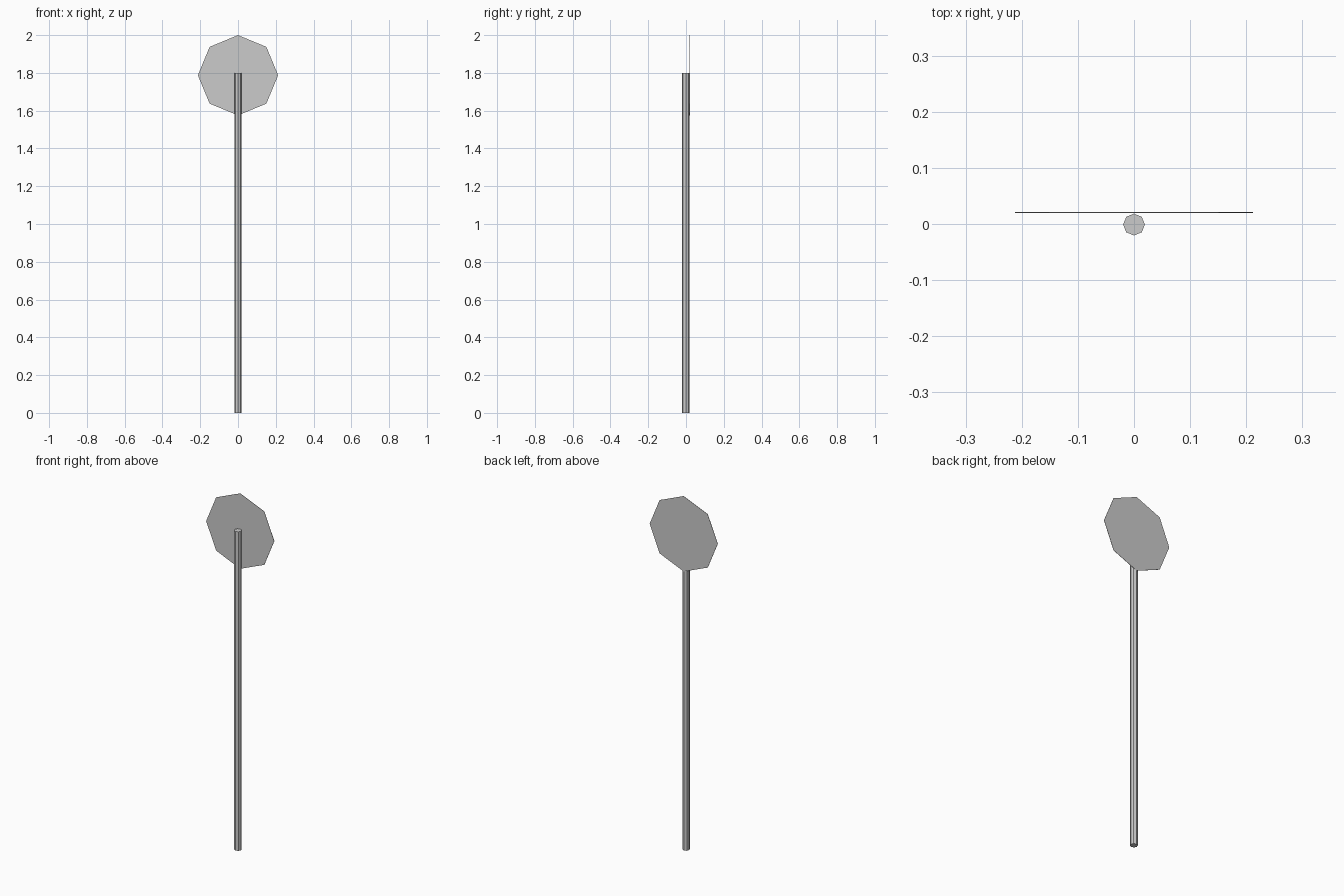
import bpy
from math import pi

if "Cube" in bpy.data.objects:
    bpy.data.objects.remove(bpy.data.objects["Cube"])


def octagon_prism(name, radius, depth, location, rotation=(0, 0, 0)):
    bpy.ops.mesh.primitive_cylinder_add(vertices=8, radius=radius, depth=depth,
                                        location=location, rotation=rotation)
    obj = bpy.context.object
    obj.name = name
    return obj


# Upright pole, corners on the axes
octagon_prism("pole", 0.0195, 1.8, (0, -0.001, 0.9))

# Thin octagonal plate behind the pole, standing on a corner
octagon_prism("sign_plate", 0.2125, 0.0015, (0, 0.0202, 1.7875), (pi / 2, 0, 0))
